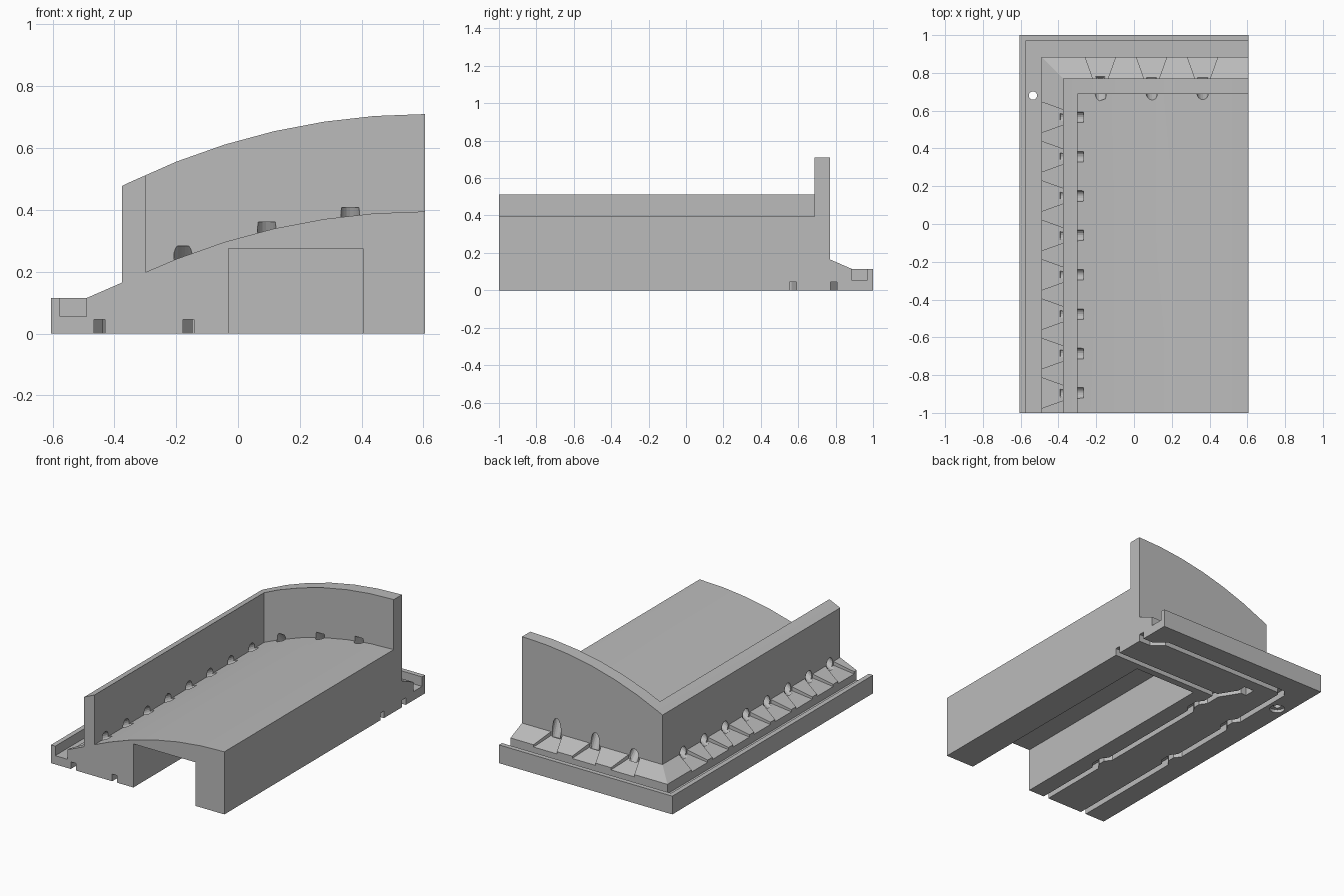
import bpy, bmesh
from math import sqrt, pi, sin
from mathutils import Vector

cube = bpy.data.objects.get("Cube")
if cube:
    bpy.data.objects.remove(cube, do_unlink=True)

grey = bpy.data.materials.new("plain grey")
grey.use_nodes = True
colour = (0.5, 0.5, 0.5, 1)
grey.diffuse_color = colour
grey.node_tree.nodes["Principled BSDF"].inputs["Base Color"].default_value = colour

WALL_X, WALL_Y, END_X, END_Y = -0.375, 0.77, 0.605, -1.0
RADIUS = 2.18


def loft(name, rings):
    """Closed solid through a list of matching point rings."""
    bm = bmesh.new()
    loops = [[bm.verts.new(p) for p in ring] for ring in rings]
    count = len(loops[0])
    for a, b in zip(loops, loops[1:]):
        for i in range(count):
            j = (i + 1) % count
            bm.faces.new((a[i], a[j], b[j], b[i]))
    bm.faces.new(loops[0])
    bm.faces.new(loops[-1])
    bmesh.ops.recalc_face_normals(bm, faces=bm.faces)
    mesh = bpy.data.meshes.new(name)
    bm.to_mesh(mesh)
    bm.free()
    mesh.materials.append(grey)
    ob = bpy.data.objects.new(name, mesh)
    bpy.context.collection.objects.link(ob)
    return ob


def extrude_y(name, profile, y0, y1):
    return loft(name, [[(x, y, z) for x, z in profile] for y in (y0, y1)])


def box(name, x0, x1, y0, y1, z0, z1):
    return extrude_y(name, [(x0, z0), (x1, z0), (x1, z1), (x0, z1)], y0, y1)


def rod(name, start, end, radius, sides=16):
    start, end = Vector(start), Vector(end)
    axis = (end - start).normalized()
    u = axis.orthogonal().normalized()
    v = axis.cross(u)
    rings = []
    for c in (start, end):
        rings.append([c + radius * (u * sin(t + pi / 2) + v * sin(t))
                      for t in (2 * pi * i / sides for i in range(sides))])
    return loft(name, rings)


def channel(name, path, width, depth=0.045):
    """Slot cutter following a flat path with mitred bends."""
    pts = [Vector(p) for p in path]
    rings = []
    for i, p in enumerate(pts):
        a = (p - pts[max(i - 1, 0)]).normalized()
        b = (pts[min(i + 1, len(pts) - 1)] - p).normalized()
        a, b = a if a.length else b, b if b.length else a
        n = Vector((-(a + b).y, (a + b).x)).normalized()
        n *= width / 2 / n.dot(Vector((-a.y, a.x)))
        l, r = p + n, p - n
        rings.append([(l.x, l.y, -0.05), (r.x, r.y, -0.05),
                      (r.x, r.y, depth), (l.x, l.y, depth)])
    return loft(name, rings)


def combine(target, tool, operation):
    mod = target.modifiers.new("shape", 'BOOLEAN')
    mod.operation, mod.object, mod.solver = operation, tool, 'EXACT'
    bpy.ops.object.select_all(action='DESELECT')
    target.select_set(True)
    bpy.context.view_layer.objects.active = target
    bpy.ops.object.modifier_apply(modifier=mod.name)
    bpy.data.objects.remove(tool, do_unlink=True)


def arc(x, top):
    d = END_X - x
    return top - RADIUS + sqrt(RADIUS ** 2 - d * d)


def arc_points(x0, x1, top):
    inner = [END_X - RADIUS * sin(0.0755 * k) for k in range(6, -3, -1)]
    return [(x, arc(x, top)) for x in [x0] + [x for x in inner if x0 < x < x1] + [x1]]


# Curved block with the parapet height
roof = extrude_y("roof_block", [(WALL_X, 0)] + arc_points(WALL_X, END_X, 0.71) + [(END_X, 0)],
                 END_Y, WALL_Y)

# Recess that leaves the curved deck and two parapets
deck = extrude_y("deck_cutter", [(-0.3, 1)] + arc_points(-0.3, 0.7, 0.395) + [(0.7, 1)],
                 END_Y - 0.1, 0.688)
combine(roof, deck, 'DIFFERENCE')

# Sloped skirt and gutter, mitred round the corner
skirt_profile = [(-0.05, 0), (0.23, 0), (0.23, 0.115), (0.2, 0.115), (0.2, 0.055),
                 (0.115, 0.055), (0.115, 0.115), (0, 0.165), (-0.05, 0.165)]
skirt = loft("skirt", [
    [(WALL_X - d, END_Y, z) for d, z in skirt_profile],
    [(WALL_X - d, WALL_Y + d, z) for d, z in skirt_profile],
    [(END_X, WALL_Y + d, z) for d, z in skirt_profile]])
combine(roof, skirt, 'UNION')

# Tunnel underneath
combine(roof, box("tunnel_cutter", -0.03, 0.405, -1.1, 0.51, -0.1, 0.275), 'DIFFERENCE')


def drain(place, inner_z):
    """Flared spout in the skirt and a sloping hole through the parapet.
    place maps (distance out from wall, offset along wall, z) to a point."""
    rings = []
    for d, half, floor in ((0.001, 0.04, 0.14), (0.14, 0.09, 0.092)):
        rings.append([place(d, -half, floor), place(d, half, floor),
                      place(d, half, 0.22), place(d, -half, 0.22)])
    combine(roof, loft("spout_cutter", rings), 'DIFFERENCE')
    a, b = Vector(place(-0.08, 0, inner_z)), Vector(place(0.005, 0, 0.165))
    along = (b - a).normalized() * 0.025
    combine(roof, rod("drain_cutter", a - along, b + along, 0.03), 'DIFFERENCE')


# Drains along the side and the back
for i in range(8):
    y = 0.565 - 0.2085 * i
    drain(lambda d, s, z: (WALL_X - d, y + s, z), 0.21)
for x in (-0.178, 0.093, 0.363):
    drain(lambda d, s, z: (x + s, WALL_Y + d, z), arc(x, 0.395))


def jog(x, y, shift):
    return [(x, y - 0.07), (x + shift, y - 0.03), (x + shift, y + 0.03), (x, y + 0.07)]


# Wiring slots in the underside
outer = ([(-0.448, -1.05)] + jog(-0.448, -0.18, 0.03) + jog(-0.448, 0.36, 0.03)
         + [(-0.448, 0.82), (-0.42, 0.85), (0.46, 0.85), (0.53, 0.79), (0.65, 0.79)])
inner = ([(-0.16, -1.05)] + jog(-0.16, -0.475, 0.03) + jog(-0.16, 0.4, 0.03)
         + [(-0.16, 0.572), (0.65, 0.572)])
combine(roof, channel("outer_slot", outer, 0.037), 'DIFFERENCE')
combine(roof, channel("inner_slot", inner, 0.035), 'DIFFERENCE')
combine(roof, channel("corner_slot", [(-0.16, 0.57), (-0.25, 0.715)], 0.035, 0.044), 'DIFFERENCE')
combine(roof, box("corner_pocket", -0.29, -0.22, 0.685, 0.755, -0.05, 0.06), 'DIFFERENCE')

# Gutter outlet with a wider seat below
combine(roof, rod("outlet_hole", (-0.535, 0.68, -0.05), (-0.535, 0.68, 0.1), 0.022), 'DIFFERENCE')
combine(roof, rod("outlet_seat", (-0.535, 0.68, -0.05), (-0.535, 0.68, 0.02), 0.045), 'DIFFERENCE')

bpy.ops.object.select_all(action='DESELECT')
roof.select_set(True)
bpy.context.view_layer.objects.active = roof
bpy.ops.object.shade_smooth_by_angle(angle=0.2)
